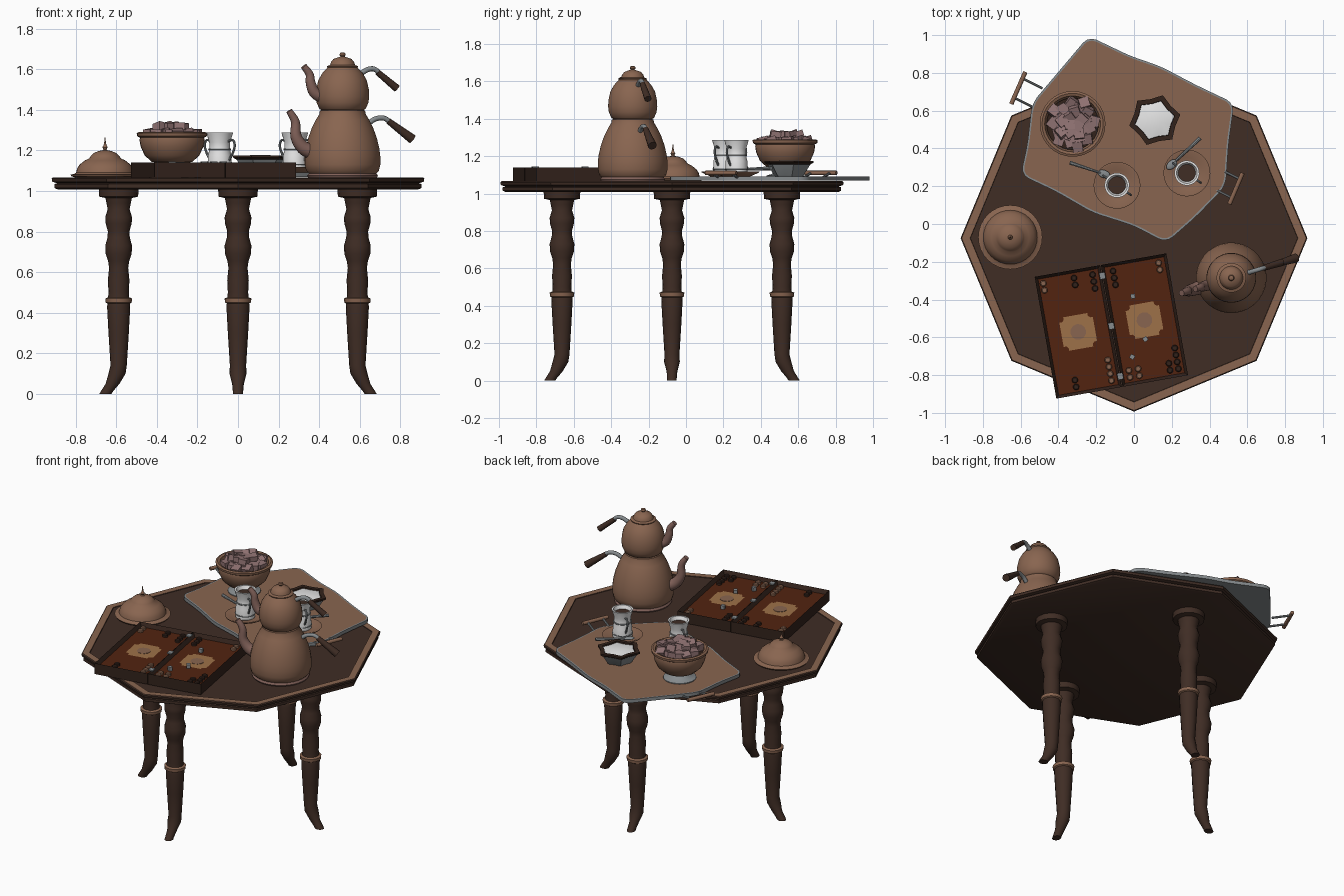
import bpy, bmesh, math, random
from mathutils import Vector, Matrix, Quaternion

random.seed(4)
if "Cube" in bpy.data.objects:
    bpy.data.objects.remove(bpy.data.objects["Cube"])
made = []


def material(name, r, g, b):
    m = bpy.data.materials.new(name)
    m.use_nodes = True
    m.diffuse_color = (r, g, b, 1)
    m.node_tree.nodes["Principled BSDF"].inputs["Base Color"].default_value = (r, g, b, 1)
    return m


WOOD = material("dark_wood", .05, .026, .018)
BOXWOOD = material("box_wood", .032, .016, .011)
COPPER = material("copper", .25, .13, .08)
ROSE = material("rose_copper", .22, .12, .10)
STEEL = material("steel", .24, .26, .27)
WHITE = material("white", .8, .8, .8)
MAUVE = material("mauve_sweet", .28, .17, .17)
RED = material("red_brown_felt", .085, .017, .005)
TAN = material("tan_inlay", .34, .165, .065)


def finish(name, bm, mats, at=None, pick=None):
    bmesh.ops.recalc_face_normals(bm, faces=bm.faces)
    if pick:
        for f in bm.faces:
            f.material_index = pick(f)
    if at:
        bm.transform(at)
    me = bpy.data.meshes.new(name)
    bm.to_mesh(me)
    bm.free()
    for m in mats:
        me.materials.append(m)
    ob = bpy.data.objects.new(name, me)
    bpy.context.collection.objects.link(ob)
    made.append(ob)
    return ob


def loft(name, rings, mats, at=None, pick=None):
    bm = bmesh.new()
    rows = [[bm.verts.new(p) for p in ring] for ring in rings]
    n = len(rows[0])
    for a, b in zip(rows, rows[1:]):
        for i in range(n):
            j = (i + 1) % n
            bm.faces.new((a[i], a[j], b[j], b[i]))
    bm.faces.new(rows[0])
    bm.faces.new(rows[-1])
    return finish(name, bm, mats, at, pick)


def circle(r, z, n, shift=0, squash=1, turn=0):
    return [Vector((r * math.cos(turn + math.tau * i / n) + shift,
                    squash * r * math.sin(turn + math.tau * i / n), z)) for i in range(n)]


def lathe(name, profile, mats, at=None, pick=None, n=32):
    return loft(name, [circle(max(r, .002), z, n) for r, z in profile], mats, at, pick)


def smooth_path(pts, steps=4):
    p = [Vector(q) for q in pts]
    p = [2 * p[0] - p[1]] + p + [2 * p[-1] - p[-2]]
    out = []
    for a, b, c, d in zip(p, p[1:], p[2:], p[3:]):
        for k in range(steps):
            t = k / steps
            out.append(b + (c - a) * t / 2 + (2 * a - 5 * b + 4 * c - d) * t * t / 2
                       + (3 * b - a - 3 * c + d) * t ** 3 / 2)
    return out + [p[-2]]


def tube(name, pts, r0, r1, mat, at=None, n=10):
    path = smooth_path(pts) if len(pts) > 2 else [Vector(p) for p in pts]
    q, last, rings = Quaternion(), Vector((0, 0, 1)), []
    for i, p in enumerate(path):
        t = (path[min(i + 1, len(path) - 1)] - path[max(i - 1, 0)]).normalized()
        q = last.rotation_difference(t) @ q
        last = t
        r = r0 + (r1 - r0) * i / (len(path) - 1)
        rings.append([p + q @ v for v in circle(r, 0, n)])
    return loft(name, rings, [mat], at)


def box(name, size, at, mat):
    bm = bmesh.new()
    bmesh.ops.create_cube(bm, size=1)
    bm.transform(Matrix.Diagonal((*size, 1)))
    return finish(name, bm, [mat], at)


def place(x, y, z=0, deg=0):
    return Matrix.Translation((x, y, z)) @ Matrix.Rotation(math.radians(deg), 4, "Z")


# Octagonal table top with a grooved edge and an inlaid copper border
CENTRE = place(0, -.075)
top = [(.89, 1.008), (.905, 1.015), (.905, 1.033), (.89, 1.038), (.915, 1.045),
       (.918, 1.06), (.912, 1.066), (.868, 1.066), (.866, 1.062)]
loft("table_top", [circle(r, z, 8) for r, z in top], [WOOD, COPPER], CENTRE,
     lambda f: int(f.normal.z > .9 and f.calc_center_median().z > 1.065))

# Four turned legs with copper collars and feet that curl outwards
leg = [(0, .03, .065), (.012, .03, .058), (.05, .034, .03), (.1, .042, .008), (.14, .04, 0),
       (.3, .05, 0), (.43, .057, 0), (.445, .055, 0), (.45, .064, 0), (.47, .066, 0),
       (.476, .052, 0), (.5, .05, 0), (.56, .053, 0), (.62, .047, 0), (.655, .052, 0),
       (.69, .064, 0), (.73, .066, 0), (.77, .055, 0), (.8, .053, 0), (.84, .064, 0),
       (.87, .066, 0), (.91, .054, 0), (.94, .06, 0), (.965, .065, 0), (.972, .096, 0), (1.01, .098, 0)]
for side, deg in (("left", 0), ("back", 90), ("right", 180), ("front", 270)):
    loft(side + "_leg", [circle(r, z, 16, s, .85 if z < .1 else 1) for z, r, s in leg], [WOOD, COPPER],
         CENTRE @ Matrix.Rotation(math.radians(deg), 4, "Z") @ Matrix.Translation((.588, 0, 0)),
         lambda f: int(.444 < f.calc_center_median().z < .476))

# Irregular serving tray: steel slab with a copper face
outline = [(-.24, .995), (-.02, .89), (.14, .835), (.33, .735), (.53, .64), (.5, .42), (.485, .2),
           (.33, .04), (.17, -.1), (0, -.01), (-.22, .06), (-.41, .17), (-.6, .26), (-.565, .42), (-.54, .64)]
bm = bmesh.new()
face = bm.faces.new([bm.verts.new((x, y, 1.069)) for x, y in outline])
bmesh.ops.bevel(bm, geom=bm.verts[:], offset=.045, segments=3, affect="VERTICES", profile=.5)
ext = bmesh.ops.extrude_face_region(bm, geom=bm.faces[:])
bmesh.ops.translate(bm, vec=(0, 0, .022), verts=[v for v in ext["geom"] if isinstance(v, bmesh.types.BMVert)])
lid = max(bm.faces, key=lambda f: f.calc_center_median().z)
bmesh.ops.inset_region(bm, faces=[lid], thickness=.01)
lid.material_index = 1
finish("serving_tray", bm, [STEEL, COPPER], pick=lambda f: int(f == lid))

# Tray handles
for side, a, b, dx, dy in (("back", (-.575, .805), (-.65, .635), .08, -.04), ("front", (.575, .27), (.505, .105), -.08, .04)):
    a, b, inward = Vector((*a, 1.11)), Vector((*b, 1.11)), Vector((dx, dy, -.025))
    tube(side + "_tray_grip", [a, b], .012, .012, COPPER)
    for k, t in enumerate((.2, .8)):
        p = a.lerp(b, t)
        tube(f"{side}_tray_post_{k}", [p, p + inward * .6, p + inward * 1.3], .007, .007, STEEL, n=8)

# Footed bowl heaped with cubes
BOWL = place(-.325, .53)
lathe("bowl_foot", [(.1, 1.09), (.1, 1.096), (.07, 1.105), (.05, 1.125), (.055, 1.15)], [STEEL], BOWL)
lathe("bowl", [(.055, 1.135), (.1, 1.143), (.135, 1.175), (.155, 1.22), (.16, 1.25), (.158, 1.262), (.172, 1.27),
               (.174, 1.285), (.162, 1.29), (.148, 1.285), (.14, 1.25), (.12, 1.225)], [COPPER], BOWL)
lathe("bowl_filling", [(.138, 1.24), (.138, 1.262)], [BOXWOOD], BOWL)
for i in range(34):
    r, ang = (.125 * math.sqrt((i + .4) / 25), i * 2.4) if i < 25 else (.075 * math.sqrt((i - 24.6) / 9), i * 2.4)
    turn = Matrix.Rotation(random.uniform(-.4, .4), 4, "X") @ Matrix.Rotation(random.uniform(0, 3), 4, "Z")
    z = 1.278 if i < 25 else 1.308
    box(f"sweet_{i}", (.054, .054, .05), BOWL @ Matrix.Translation((r * math.cos(ang), r * math.sin(ang), z)) @ turn, MAUVE)


# Six-pointed sugar dish
def star(r, z):
    return [Vector((r * k * math.cos(a), r * k * math.sin(a), z)) for i in range(12)
            for a, k in [(math.radians(12 + 30 * i), 1 if i % 2 == 0 else .82)]]


SUGAR = place(.11, .55)
loft("sugar_dish", [star(r, z) for r, z in ((.075, 1.09), (.085, 1.1), (.122, 1.158))], [STEEL], SUGAR)
loft("sugar_dish_rim", [star(r, z) for r, z in ((.122, 1.155), (.138, 1.165), (.138, 1.175), (.108, 1.175), (.106, 1.16))],
     [BOXWOOD], SUGAR)
loft("sugar", [star(r, z) for r, z in ((.106, 1.15), (.106, 1.166), (.05, 1.176))], [WHITE], SUGAR)

# Two tea glasses with saucers, handles and spoons
for k, (x, y, deg, s0, s1) in enumerate(((-.09, .205, -35, (-.34, .325), (-.16, .265)),
                                         (.28, .27, 145, (.35, .455), (.2, .315)))):
    at = place(x, y, 0, deg)
    lathe(f"saucer_{k}", [(.07, 1.09), (.08, 1.094), (.12, 1.112), (.124, 1.118), (.115, 1.119), (.08, 1.104), (.05, 1.103)],
          [COPPER], at)
    lathe(f"tea_glass_{k}", [(.05, 1.1), (.06, 1.108), (.06, 1.13), (.058, 1.175), (.05, 1.21), (.052, 1.24), (.064, 1.28),
                             (.066, 1.287), (.055, 1.287), (.045, 1.262), (.042, 1.255)], [WHITE], at, n=24)
    lathe(f"tea_{k}", [(.046, 1.255), (.046, 1.265)], [WOOD], at, n=24)
    for j, (r, z) in enumerate(((.062, 1.13), (.055, 1.205))):
        lathe(f"glass_band_{k}_{j}", [(r, z - .003), (r + .002, z), (r, z + .003)], [STEEL], at, n=24)
    for j in range(2):
        tube(f"glass_handle_{k}_{j}", [(.05, 0, 1.245), (.08, 0, 1.25), (.09, 0, 1.22), (.075, 0, 1.18), (.055, 0, 1.15)],
             .006, .006, STEEL, at @ Matrix.Rotation(math.pi * j, 4, "Z"), 8)
    a, b = Vector((*s0, 1.135)), Vector((*s1, 1.13))
    tube(f"spoon_handle_{k}", [a, b], .011, .006, STEEL, n=8)
    bm = bmesh.new()
    bmesh.ops.create_uvsphere(bm, u_segments=14, v_segments=8, radius=1)
    bm.transform(Matrix.Diagonal((.034, .021, .007, 1)))
    finish(f"spoon_bowl_{k}", bm, [STEEL], place(b.x, b.y, 1.13, math.degrees(math.atan2(b.y - a.y, b.x - a.x))))

# Domed dish with a finial
lathe("domed_dish", [(.145, 1.066), (.165, 1.072), (.17, 1.08), (.15, 1.085), (.143, 1.09), (.138, 1.11), (.125, 1.13),
                     (.1, 1.15), (.078, 1.16), (.07, 1.172), (.055, 1.187), (.03, 1.197), (.012, 1.2), (.008, 1.205),
                     (.013, 1.215), (.007, 1.225), (.004, 1.24), (.002, 1.262)], [COPPER], place(-.655, -.07))

# Stacked teapots
POT = place(.515, -.285, 0, 17)
lathe("pot_base", [(.17, 1.066), (.175, 1.075), (.165, 1.09)], [ROSE], POT)
lathe("lower_pot", [(.165, 1.085), (.18, 1.1), (.187, 1.13), (.187, 1.17), (.182, 1.21), (.17, 1.26), (.152, 1.31),
                    (.132, 1.35), (.115, 1.378), (.112, 1.395), (.1, 1.4)], [COPPER], POT)
lathe("upper_pot", [(.1, 1.395), (.115, 1.405), (.128, 1.435), (.132, 1.465), (.13, 1.5), (.12, 1.545), (.1, 1.58),
                    (.08, 1.602), (.072, 1.61)], [COPPER], POT)
lathe("pot_lid", [(.074, 1.606), (.078, 1.614), (.062, 1.62), (.057, 1.635), (.045, 1.65), (.022, 1.658), (.01, 1.662),
                  (.016, 1.67), (.012, 1.68), (.002, 1.683)], [COPPER], POT)
spouts = {"lower": [(-.15, 1.19), (-.205, 1.215), (-.24, 1.27), (-.243, 1.34), (-.275, 1.395)],
          "upper": [(-.1, 1.46), (-.145, 1.485), (-.165, 1.535), (-.17, 1.575), (-.2, 1.615)]}
arms = {"lower": [(.13, 1.33), (.17, 1.355), (.215, 1.358), (.25, 1.335)],
        "upper": [(.09, 1.575), (.13, 1.598), (.165, 1.6), (.195, 1.575)]}
ends = {"lower": (.36, 1.255), "upper": (.28, 1.505)}
for part in ("lower", "upper"):
    big = 1 if part == "lower" else .8
    tube(part + "_spout", [(x, 0, z) for x, z in spouts[part]], .04 * big, .016, ROSE, POT, 14)
    tube(part + "_handle_arm", [(x, 0, z) for x, z in arms[part]], .013, .012, STEEL, POT)
    x, z = arms[part][-1]
    tube(part + "_handle_grip", [(x - .015, 0, z + .01), (ends[part][0], 0, ends[part][1])], .015, .024 * big, WOOD, POT, 12)

# Folding game box: two recessed halves, inlays, hinges, pieces and dice
GAME = place(-.12, -.54, 0, 10.1)
for side, u in (("left", .178), ("right", -.178)):
    bm = bmesh.new()
    bmesh.ops.create_cube(bm, size=1)
    bm.transform(Matrix.Diagonal((.352, .655, .072, 1)))
    floor = max(bm.faces, key=lambda f: f.calc_center_median().z)
    bmesh.ops.inset_region(bm, faces=[floor], thickness=.022)
    bmesh.ops.translate(bm, verts=floor.verts[:], vec=(0, 0, -.025))
    finish(side + "_game_half", bm, [BOXWOOD, RED], GAME @ Matrix.Translation((u, 0, 1.103)), lambda f: int(f == floor))
    bm = bmesh.new()
    bmesh.ops.create_grid(bm, x_segments=1, y_segments=1, size=.09)
    bmesh.ops.bevel(bm, geom=bm.verts[:], offset=.025, segments=3, affect="VERTICES")
    finish(side + "_inlay", bm, [TAN], GAME @ Matrix.Translation((u, 0, 1.117)))
    lathe(side + "_inlay_disc", [(.042, 1.117), (.042, 1.119)], [COPPER], GAME @ Matrix.Translation((u, 0, 0)), n=12)
for k, v in enumerate((-.27, 0, .27)):
    box(f"hinge_{k}", (.03, .035, .008), GAME @ Matrix.Translation((0, v, 1.141)), STEEL)
columns = [(-.315, .285, 2, COPPER), (-.15, .285, 2, BOXWOOD), (-.05, .285, 3, BOXWOOD), (.06, .285, 3, BOXWOOD),
           (.305, .285, 2, COPPER), (-.24, -.285, 2, BOXWOOD), (-.05, -.285, 4, COPPER), (.05, -.285, 2, COPPER),
           (.1, -.285, 2, COPPER), (.265, -.285, 2, BOXWOOD), (.31, -.285, 4, BOXWOOD)]
for c, (u, v, count, mat) in enumerate(columns):
    for k in range(count):
        lathe(f"game_piece_{c}_{k}", [(.017, 1.114), (.017, 1.126), (.012, 1.13)], [mat],
              GAME @ Matrix.Translation((u, v - math.copysign(.037 * k, v), 0)), n=12)
for k, (u, v) in enumerate(((.14, .135), (.165, -.1), (.08, -.18))):
    box(f"die_{k}", (.024, .024, .024), GAME @ place(u, v, 1.127, 25 * k), STEEL)

# Smooth the rounded parts, keep hard edges
bpy.ops.object.select_all(action="DESELECT")
for ob in made:
    ob.select_set(True)
bpy.context.view_layer.objects.active = made[0]
bpy.ops.object.shade_smooth_by_angle(angle=math.radians(38))
